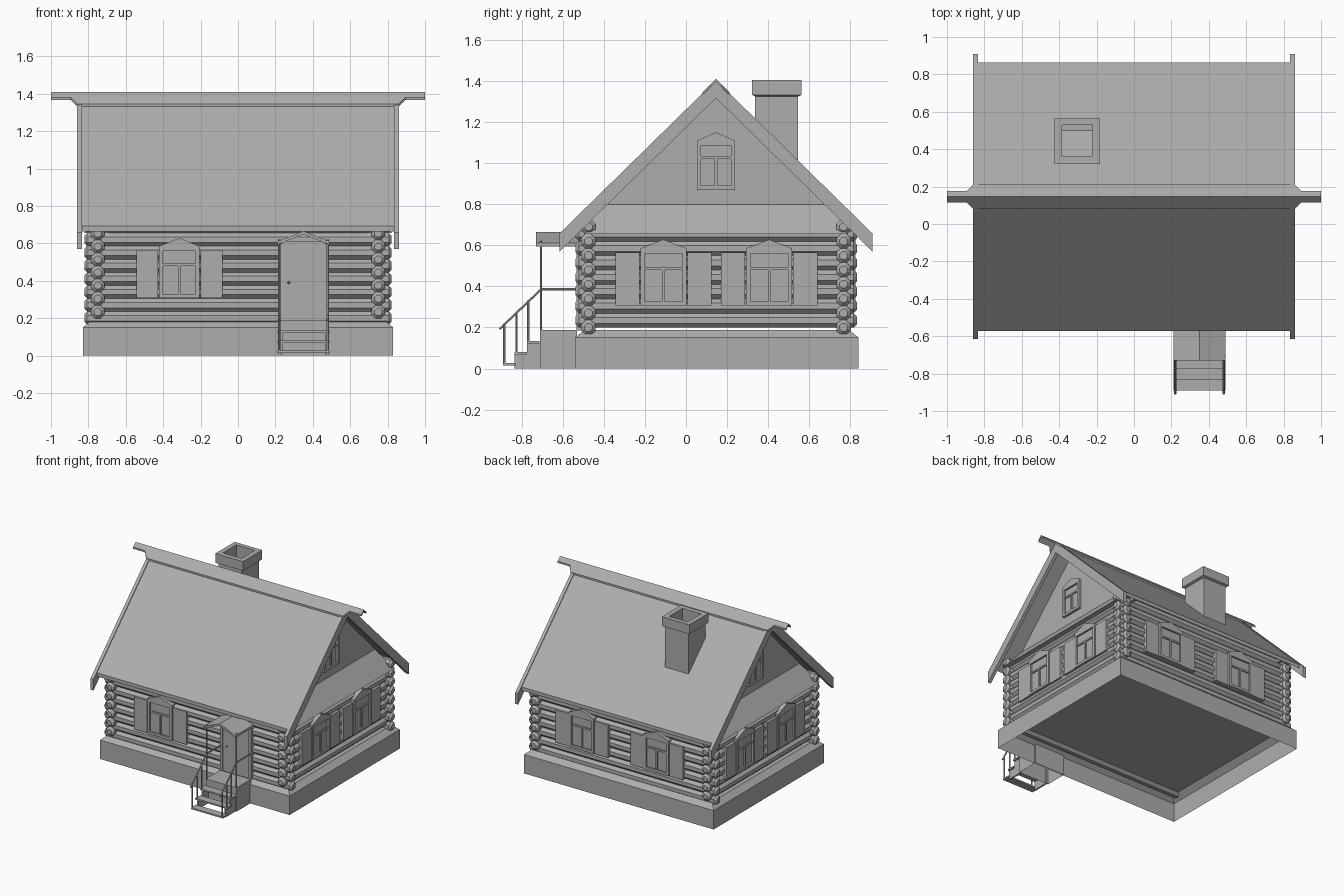
import bpy, bmesh, math
from mathutils import Matrix, Vector

if "Cube" in bpy.data.objects:
    bpy.data.objects.remove(bpy.data.objects["Cube"])

I = Matrix.Identity(4)
SIDE = Matrix.Rotation(math.pi / 2, 4, 'Z')   # local x -> +y, local -y -> +x
YC = 0.146                                    # ridge line of the house

GREY = bpy.data.materials.new("dark_grey")
GREY.diffuse_color = (.42, .42, .42, 1)
GREY.use_nodes = True
GREY.node_tree.nodes["Principled BSDF"].inputs["Base Color"].default_value = GREY.diffuse_color


def finish(name, bm):
    bmesh.ops.recalc_face_normals(bm, faces=bm.faces)
    me = bpy.data.meshes.new(name)
    bm.to_mesh(me)
    bm.free()
    me.materials.append(GREY)
    ob = bpy.data.objects.new(name, me)
    bpy.context.collection.objects.link(ob)
    return ob


def prism(bm, pts, d0, d1, M=I):
    """Extrude an (x, z) outline along local y from d0 to d1."""
    a = [bm.verts.new(M @ Vector((u, d0, v))) for u, v in pts]
    b = [bm.verts.new(M @ Vector((u, d1, v))) for u, v in pts]
    bm.faces.new(a)
    bm.faces.new(b[::-1])
    n = len(pts)
    for i in range(n):
        bm.faces.new((a[i], b[i], b[(i + 1) % n], a[(i + 1) % n]))


def box(bm, x0, x1, z0, z1, d0, d1, M=I):
    prism(bm, [(x0, z0), (x1, z0), (x1, z1), (x0, z1)], d0, d1, M)


def rod(bm, p, q, r, seg=6, bevel=0):
    p, q = Vector(p), Vector(q)
    M = Matrix.Translation((p + q) / 2) @ (q - p).to_track_quat('Z', 'Y').to_matrix().to_4x4()
    M = M @ Matrix.Rotation(math.pi / seg, 4, 'Z')
    vs = bmesh.ops.create_cone(bm, cap_ends=True, segments=seg, radius1=r, radius2=r,
                               depth=(q - p).length, matrix=M)['verts']
    if bevel:
        caps = {f for v in vs for f in v.link_faces if len(f.verts) == seg}
        edges = list({e for f in caps for e in f.edges})
        bmesh.ops.bevel(bm, geom=edges, offset=bevel, segments=1, affect='EDGES')


def shell(bm, rings):
    """Join rectangular rings (x0, x1, y0, y1, z), closing the last one."""
    prev = None
    for x0, x1, y0, y1, z in rings:
        cur = [bm.verts.new(c) for c in ((x0, y0, z), (x1, y0, z), (x1, y1, z), (x0, y1, z))]
        if prev:
            for i in range(4):
                j = (i + 1) % 4
                bm.faces.new((prev[i], prev[j], cur[j], cur[i]))
        prev = cur
    bm.faces.new(prev)


# Foundation, open below
bm = bmesh.new()
shell(bm, [(-.83, .83, -.54, .84, 0), (-.83, .83, -.54, .84, .15), (-.785, .785, -.495, .795, .188)])
finish("foundation", bm)

# Log walls with crossed corners
bm = bmesh.new()
for i in range(8):
    z = .2 + .07 * i
    for y in (-.475, .767):
        rod(bm, (-.822, y, z), (.822, y, z), .038, 8, .016)
    if i < 7:
        for x in (-.75, .75):
            rod(bm, (x, -.537, z + .034), (x, .832, z + .034), .038, 8, .016)
finish("log_walls", bm)

# Roof panels, barge boards
def chevron(y_half, top, thick, slope=.98):
    e = top - y_half * slope
    return [(YC - y_half, e), (YC, top), (YC + y_half, e),
            (YC + y_half, e - thick), (YC, top - thick), (YC - y_half, e - thick)]

bm = bmesh.new()
prism(bm, chevron(.718, 1.396, .028), -.834, .834, SIDE)
finish("roof", bm)
for s, side in ((1, "right"), (-1, "left")):
    bm = bmesh.new()
    prism(bm, chevron(.762, 1.404, .088), -s * .834, -s * .86, SIDE)
    finish("barge_boards_" + side, bm)

# Ridge cap narrowing at both ends
bm = bmesh.new()
for s in (1, -1):
    plan = [(-1, .03), (-.895, .03), (-.86, .066), (.86, .066), (.895, .03), (1, .03), (1, 0), (-1, 0)]
    layers = [[bm.verts.new((x, YC + s * w, 1.41 - dz - w * .98)) for x, w in plan] for dz in (0, .014)]
    bm.faces.new(layers[0])
    bm.faces.new(layers[1])
    for i in (0, 1, 2, 3, 4, 5, 7):
        j = (i + 1) % 8
        bm.faces.new((layers[0][i], layers[0][j], layers[1][j], layers[1][i]))
bmesh.ops.remove_doubles(bm, verts=bm.verts, dist=1e-5)
finish("ridge_cap", bm)

# Gables with sloped skirts below
for s, side in ((1, "right"), (-1, "left")):
    bm = bmesh.new()
    prism(bm, [(YC - .69, .68), (YC + .69, .68), (YC, 1.37)], -s * .68, -s * .70, SIDE)
    finish("gable_" + side, bm)
    bm = bmesh.new()
    tri = [(s * .69, .655), (s * .825, .655), (s * .69, .81)]
    a = [bm.verts.new((x, YC - (.64 if z < .7 else .56), z)) for x, z in tri]
    b = [bm.verts.new((x, YC + (.64 if z < .7 else .56), z)) for x, z in tri]
    bm.faces.new(a)
    bm.faces.new(b)
    for i in range(3):
        j = (i + 1) % 3
        bm.faces.new((a[i], a[j], b[j], b[i]))
    finish("gable_skirt_" + side, bm)

# Chimney with flared top and open flue
bm = bmesh.new()
shell(bm, [(-.405, -.2, .336, .546, .95), (-.405, -.2, .336, .546, 1.325), (-.424, -.182, .322, .563, 1.332),
           (-.424, -.182, .322, .563, 1.405), (-.385, -.222, .362, .528, 1.405), (-.385, -.222, .362, .528, 1.05)])
finish("chimney", bm)


# Windows: pane, frame, mullions, pointed head and shutters
def window(name, M, c, z0, z1, peak, w, shutters=True):
    bm = bmesh.new()
    t, out = .02, -.02
    zm = z0 + (z1 - z0) * .62
    x0, x1 = c - w, c + w
    box(bm, x0, x1, z0, z1, .03, -.006, M)
    box(bm, x0, x0 + t, z0, z1, .03, out, M)
    box(bm, x1 - t, x1, z0, z1, .03, out, M)
    box(bm, x0 + t, x1 - t, z0, z0 + t, .03, out, M)
    box(bm, x0 + t, x1 - t, zm, zm + .013, .03, out + .004, M)
    box(bm, c - .007, c + .007, z0 + t, zm, .03, out + .004, M)
    prism(bm, [(x0, z1 - .025), (x1, z1 - .025), (x1, z1), (c, peak), (x0, z1)], .03, out - .001, M)
    finish(name, bm)
    if shutters:
        bm = bmesh.new()
        for s in (-1, 1):
            a, b = sorted((c + s * (w + .005), c + s * (w + .122)))
            box(bm, a, b, z0, z1 - .02, .03, -.014, M)
        finish(name + "_shutters", bm)

def wall(angle, offset):
    return Matrix.Rotation(angle, 4, 'Z') @ Matrix.Translation((0, -offset, 0))

front, back = wall(0, .512), wall(math.pi, .804)
right, left = wall(math.pi / 2, .788), wall(-math.pi / 2, .788)
window("front_window", front, -.314, .307, .585, .628, .108)
for i, x in enumerate((-.34, .315)):
    window("back_window_%d" % i, back, x, .307, .585, .628, .108)
for i, y in enumerate((-.11, .405)):
    window("right_window_%d" % i, right, y, .307, .585, .628, .112)
    window("left_window_%d" % i, left, -y, .307, .585, .628, .112)
window("right_attic_window", wall(math.pi / 2, .70), YC, .87, 1.11, 1.15, .093, False)
window("left_attic_window", wall(-math.pi / 2, .70), -YC, .87, 1.11, 1.15, .093, False)

# Door, frame and knob
bm = bmesh.new()
box(bm, .235, .465, .185, .61, .03, -.012, front)
finish("door", bm)
bm = bmesh.new()
box(bm, .215, .237, .185, .6, .03, -.02, front)
box(bm, .463, .485, .185, .6, .03, -.02, front)
finish("door_frame", bm)
bm = bmesh.new()
bmesh.ops.create_icosphere(bm, subdivisions=1, radius=.009, matrix=Matrix.Translation((.272, -.532, .39)))
finish("door_knob", bm)

# Porch canopy
bm = bmesh.new()
prism(bm, [(.21, .61), (.35, .665), (.49, .61), (.49, .593), (.35, .648), (.21, .593)], -.73, -.48)
finish("porch_canopy", bm)

# Porch platform (open below), treads and stringers
bm = bmesh.new()
shell(bm, [(.215, .485, -.71, -.53, 0), (.215, .485, -.71, -.53, .187)])
finish("porch_platform", bm)
bm = bmesh.new()
for y, z in ((-.89, .015), (-.835, .068), (-.775, .122)):
    box(bm, .21, .49, z, z + .012, y, y + .062)
finish("stair_treads", bm)
bm = bmesh.new()
for x in (.225, .465):
    prism(bm, [(-.835, .015), (-.835, .068), (-.775, .068), (-.775, .122), (-.705, .122), (-.705, 0), (-.835, 0)],
          -x, -x - .012, SIDE)
finish("stair_stringers", bm)

# Railings and canopy posts
bm = bmesh.new()
for x in (.22, .48):
    rod(bm, (x, -.705, .18), (x, -.705, .62), .006)
    for y, z in ((-.885, .02), (-.826, .075), (-.768, .13)):
        rod(bm, (x, y, z), (x, y, z + .2), .006)
    rod(bm, (x, -.908, .192), (x, -.705, .386), .006)
    rod(bm, (x, -.705, .386), (x, -.5, .386), .006)
finish("porch_railings", bm)
